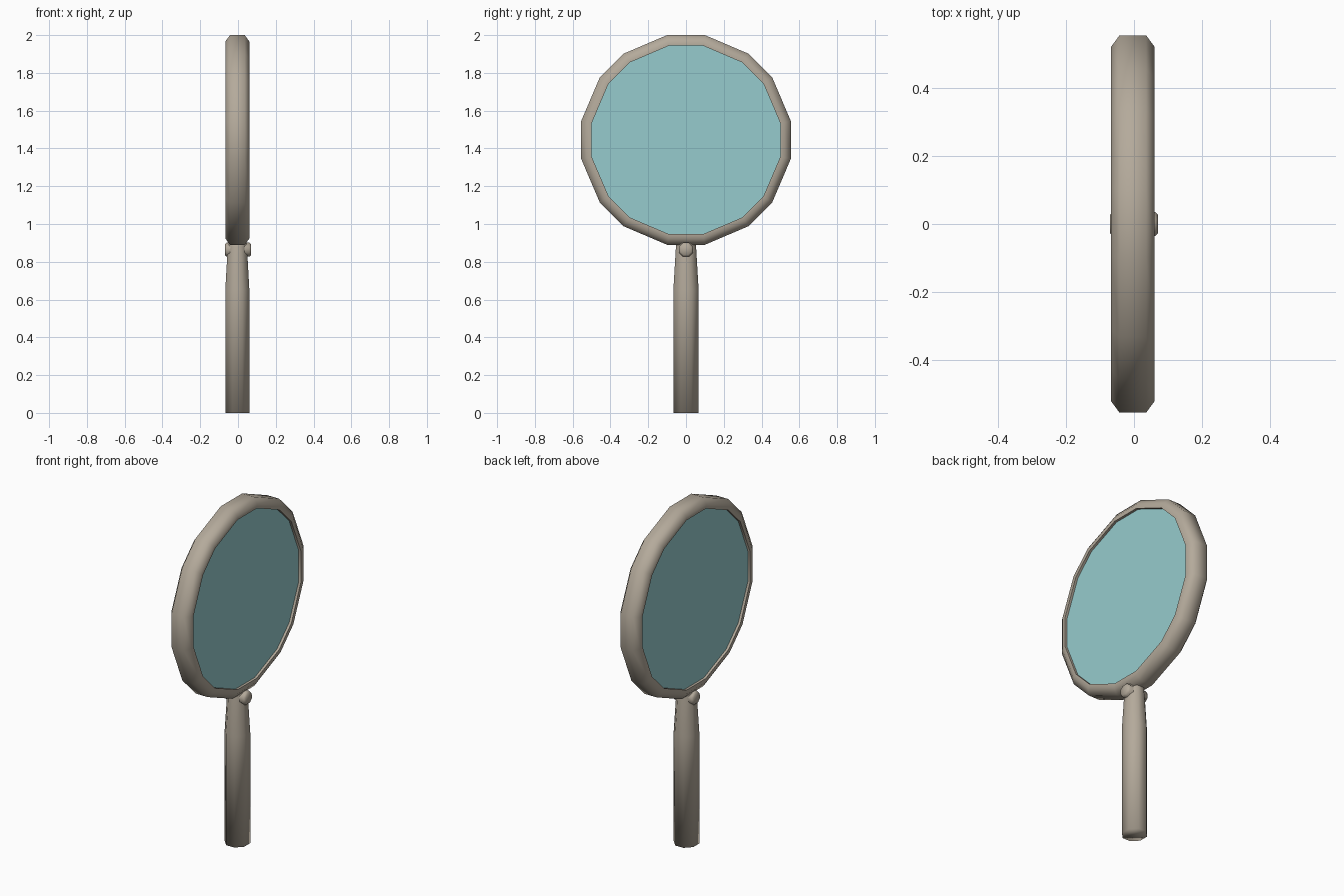
import bpy, bmesh, math
from mathutils import Vector

if "Cube" in bpy.data.objects:
    bpy.data.objects.remove(bpy.data.objects["Cube"])

def srgb(*c):
    return [((v / 255 + 0.055) / 1.055) ** 2.4 for v in c] + [1.0]

def material(name, colour):
    m = bpy.data.materials.new(name)
    m.diffuse_color = colour
    m.use_nodes = True
    m.node_tree.nodes["Principled BSDF"].inputs["Base Color"].default_value = m.diffuse_color
    return m

metal = material("warm grey metal", srgb(180, 170, 155))
glass = material("teal glass", srgb(150, 203, 205))

def lathe(name, profile, angles, axis, centre, mat, closed=False, sharp=(), smooth=True, squash=1.0):
    """Turn a (radius, height) profile about x or z; sharp = profile points with hard rims."""
    bm = bmesh.new()
    rings = []
    for r, h in profile:
        ring = []
        for a in angles:
            u, v = r * math.cos(a), r * math.sin(a) * squash
            p = Vector((h, u, v)) if axis == 'x' else Vector((u, v, h))
            ring.append(bm.verts.new(p + Vector(centre)))
        rings.append(ring)
    n, k = len(angles), len(profile)
    for i in range(k if closed else k - 1):
        a, b = rings[i], rings[(i + 1) % k]
        for j in range(n):
            bm.faces.new((a[j], a[(j + 1) % n], b[(j + 1) % n], b[j]))
    if not closed:
        bm.faces.new(rings[0])
        bm.faces.new(rings[-1])
    bmesh.ops.recalc_face_normals(bm, faces=bm.faces)
    for f in bm.faces:
        f.smooth = smooth
    for i in sharp:
        for j in range(n):
            bm.edges.get((rings[i][j], rings[i][(j + 1) % n])).smooth = False
    me = bpy.data.meshes.new(name)
    bm.to_mesh(me)
    bm.free()
    me.materials.append(mat)
    ob = bpy.data.objects.new(name, me)
    bpy.context.collection.objects.link(ob)
    return ob

# sixteen slightly uneven corners for the frame, eight even ones for the rest
round16 = [math.radians(q + a) for q in (0, 90, 180, 270) for a in (10.2, 36, 54, 79.8)]
round8 = [math.radians(22.5 + 45 * i) for i in range(8)]
MID = -0.0035
hub = (MID, 0, 1.445)

# frame around the lens
lathe("lens_frame",
      [(0.564, -0.039), (0.564, 0.039), (0.530, 0.0635), (0.507, 0.0635),
       (0.507, -0.0635), (0.530, -0.0635)],
      round16, 'x', hub, metal, closed=True, sharp=(3, 4))

# lens, set just inside the frame rims
lathe("lens", [(0.510, -0.049), (0.510, 0.049)], round16, 'x', hub, glass, smooth=False)

# handle, tapering towards the frame
lathe("handle", [(0.069, 0.0), (0.069, 0.65), (0.055, 0.88), (0.050, 0.918)],
      round8, 'z', (MID, 0, 0), metal, squash=1.05)

# rivet through the top of the handle
lathe("rivet", [(0.030, -0.070), (0.040, -0.060), (0.040, 0.060), (0.030, 0.070)],
      round8, 'x', (0, 0, 0.864), metal)
